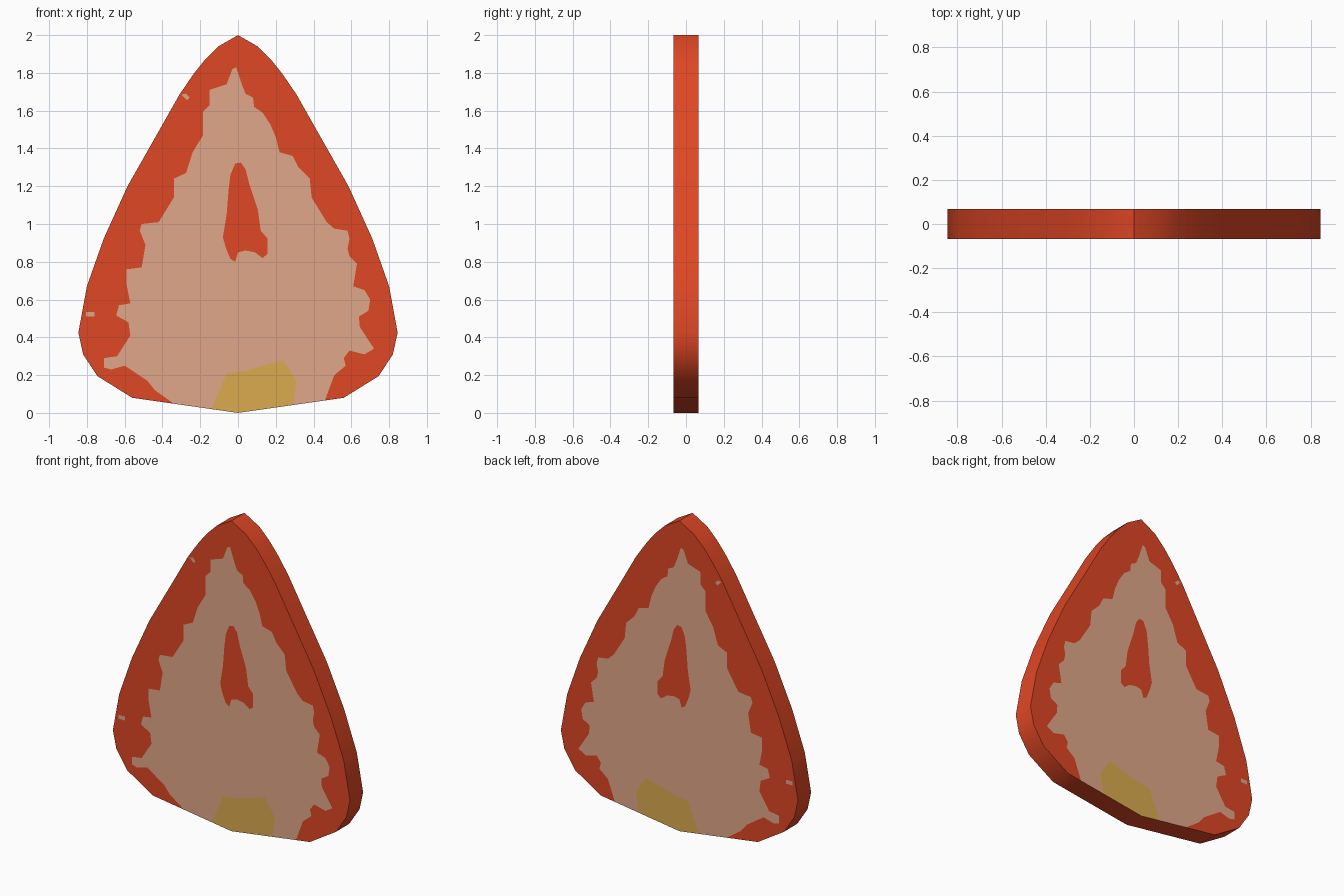
import bpy
import math
from mathutils import Vector
from mathutils.geometry import delaunay_2d_cdt

if "Cube" in bpy.data.objects:
    bpy.data.objects.remove(bpy.data.objects["Cube"])

HALF = 0.067  # half the slice thickness


def material(name, rgb):
    m = bpy.data.materials.new(name)
    m.diffuse_color = (*rgb, 1)
    m.use_nodes = True
    m.node_tree.nodes["Principled BSDF"].inputs["Base Color"].default_value = m.diffuse_color
    return m


RED, FLESH, YELLOW = 0, 1, 2
materials = [material("red skin", (0.745, 0.063, 0.018)),
             material("pale flesh", (0.745, 0.39, 0.25)),
             material("yellow base", (0.71, 0.41, 0.08))]

# Slice silhouette: right half, mirrored to the left
right = [(0, 0), (.56, .08), (.745, .195), (.82, .31), (.845, .425), (.80, .67), (.71, .925),
         (.585, 1.2), (.46, 1.42), (.31, 1.685), (.235, 1.795), (.175, 1.87), (.105, 1.94), (0, 2)]
outline = right + [(-x, z) for x, z in right[-2:0:-1]]

# Wavy flesh area (runs past the bottom edge, trimmed by the silhouette)
flesh = [(-.01, 1.83), (.02, 1.74), (.04, 1.69), (.08, 1.67), (.085, 1.62), (.13, 1.59),
         (.17, 1.53), (.20, 1.46), (.22, 1.38), (.29, 1.36), (.32, 1.30), (.38, 1.24),
         (.39, 1.14), (.47, 1.01), (.51, .975), (.58, .965), (.59, .92), (.58, .87),
         (.59, .83), (.63, .79), (.61, .67), (.67, .65), (.70, .60), (.69, .54),
         (.64, .51), (.645, .455), (.72, .34), (.67, .31), (.59, .33), (.56, .29),
         (.57, .25), (.51, .20), (.46, .066), (.42, -.05), (-.27, -.05), (-.34, .049),
         (-.44, .12), (-.48, .17), (-.60, .25), (-.67, .23), (-.71, .24), (-.71, .29),
         (-.64, .30), (-.57, .41), (-.58, .48), (-.645, .515), (-.63, .57), (-.57, .58),
         (-.59, .68), (-.59, .76), (-.51, .77), (-.49, .89), (-.52, .965), (-.51, 1.0),
         (-.42, 1.01), (-.34, 1.14), (-.34, 1.24), (-.275, 1.27), (-.24, 1.38),
         (-.185, 1.47), (-.185, 1.595), (-.15, 1.63), (-.15, 1.71), (-.06, 1.74), (-.03, 1.82)]

# Red core, yellow base and small flecks
core = [(-.015, 1.32), (.015, 1.325), (.04, 1.29), (.06, 1.21), (.105, 1.075), (.12, .965),
        (.155, .925), (.155, .84), (.13, .82), (.09, .85), (.04, .86), (0, .85), (-.015, .80),
        (-.04, .815), (-.065, .875), (-.08, .93), (-.06, 1.05), (-.05, 1.18), (-.04, 1.26)]
base = [(-.06, .21), (.03, .22), (.24, .28), (.31, .17), (.29, .04), (.28, -.05), (-.17, -.05)]
fleck_top = [(-.30, 1.685), (-.275, 1.69), (-.255, 1.67), (-.27, 1.655)]
fleck_side = [(-.805, .535), (-.76, .535), (-.76, .51), (-.805, .51)]
regions = [(outline, RED), (flesh, FLESH), (core, RED), (base, YELLOW),
           (fleck_top, FLESH), (fleck_side, FLESH)]


def inside(p, poly):
    hit = False
    for (x0, z0), (x1, z1) in zip(poly, poly[1:] + poly[:1]):
        if (z0 > p.y) != (z1 > p.y) and p.x < x0 + (p.y - z0) * (x1 - x0) / (z1 - z0):
            hit = not hit
    return hit


# Cut the flat face along every region border
points, edges = [], []
for poly, _ in regions:
    start, n = len(points), len(poly)
    points += [Vector(p) for p in poly]
    edges += [(start + i, start + (i + 1) % n) for i in range(n)]
cut = delaunay_2d_cdt(points, edges, [], 0, 1e-5)
flat = cut[0]

# Keep triangles inside the silhouette; the last region containing one gives its colour
tris, colours = [], []
for f in cut[2]:
    f = list(f)
    a, b, c = (flat[i] for i in f)
    area = (b - a).cross(c - a)
    if abs(area) < 1e-9:
        continue
    if area < 0:
        f.reverse()
    centre = (a + b + c) / 3
    if inside(centre, outline):
        tris.append(f)
        colours.append([col for poly, col in regions if inside(centre, poly)][-1])

# Front and back faces plus the rim wall
used = sorted({i for f in tris for i in f})
index = {v: i for i, v in enumerate(used)}
n = len(used)
front = [[index[i] for i in f] for f in tris]
back = [[i + n for i in reversed(f)] for f in front]
directed = {(f[i], f[(i + 1) % 3]) for f in front for i in range(3)}
rim = [(b, a, a + n, b + n) for a, b in directed if (b, a) not in directed]
verts = [(flat[i].x, y, flat[i].y) for y in (-HALF, HALF) for i in used]

mesh = bpy.data.meshes.new("fruit_slice")
mesh.from_pydata(verts, [], front + back + rim)
for m in materials:
    mesh.materials.append(m)
for poly, col in zip(mesh.polygons, colours * 2 + [RED] * len(rim)):
    poly.material_index = col
mesh.update()

slice_obj = bpy.data.objects.new("fruit_slice", mesh)
bpy.context.collection.objects.link(slice_obj)
bpy.context.view_layer.objects.active = slice_obj
slice_obj.select_set(True)
bpy.ops.object.shade_smooth_by_angle(angle=math.radians(35))
